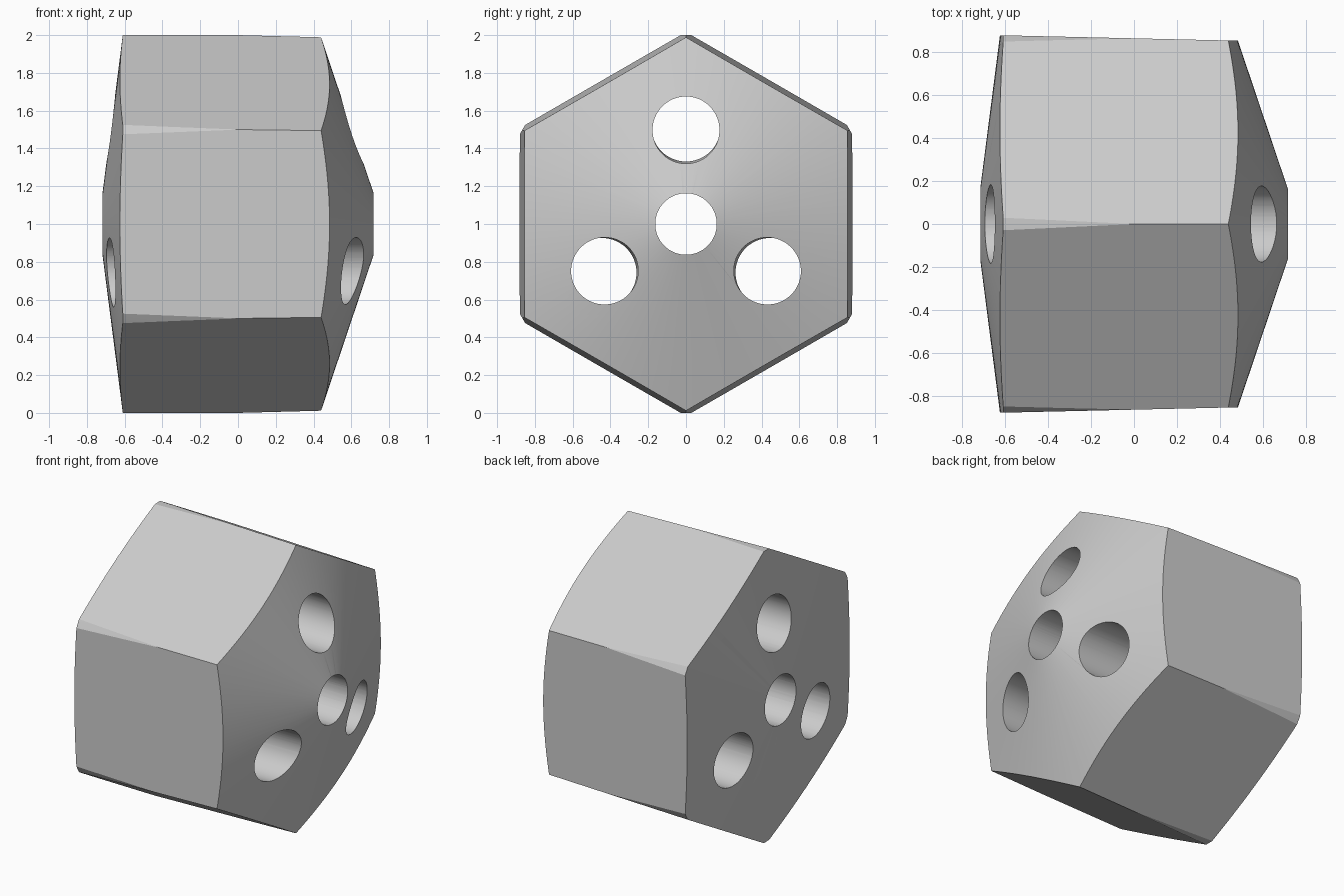
import bpy, bmesh, math

cube = bpy.data.objects.get("Cube")
if cube:
    bpy.data.objects.remove(cube)

metal = bpy.data.materials.new("plain grey")
metal.use_nodes = True
GREY = (0.6, 0.6, 0.6, 1)
metal.diffuse_color = GREY
metal.node_tree.nodes["Principled BSDF"].inputs["Base Color"].default_value = GREY

CENTRE_Z = 1.0


def loft(name, sections, sides):
    """Solid along x through sections of (x, y, z, radius); a corner points up."""
    bm = bmesh.new()
    rings = []
    for x, y, z, r in sections:
        ring = []
        for i in range(sides):
            a = math.tau * i / sides
            ring.append(bm.verts.new((x, y + r * math.sin(a), CENTRE_Z + z + r * math.cos(a))))
        rings.append(ring)
    for a, b in zip(rings, rings[1:]):
        for i in range(sides):
            j = (i + 1) % sides
            bm.faces.new((a[i], a[j], b[j], b[i]))
    bm.faces.new(rings[0])
    bm.faces.new(rings[-1])
    bmesh.ops.recalc_face_normals(bm, faces=bm.faces[:])
    mesh = bpy.data.meshes.new(name)
    bm.to_mesh(mesh)
    bm.free()
    mesh.materials.append(metal)
    obj = bpy.data.objects.new(name, mesh)
    bpy.context.collection.objects.link(obj)
    return obj


def tapered(name, y, z, r, sides):
    """Prism that widens slightly toward -x, about the main axis."""
    return loft(name, [(x, y * s, z * s, r * s)
                       for x in (-1, 1) for s in (1 - 0.0265 * x,)], sides)


def combine(obj, cutter, operation):
    mod = obj.modifiers.new(operation, "BOOLEAN")
    mod.operation = operation
    mod.solver = "EXACT"
    mod.object = cutter
    bpy.context.view_layer.objects.active = obj
    bpy.ops.object.modifier_apply(modifier=mod.name)
    bpy.data.objects.remove(cutter)


# Hexagonal body, trimmed by a round profile with a shallow and a steep cone
body = tapered("hexagonal_body", 0, 0, 1.0, 6)
profile = loft("round_trim", [(x, 0, 0, r) for x, r in (
    (-0.732, 0.05), (-0.61, 1.0), (0.436, 1.0), (0.756, 0.05))], 128)
combine(body, profile, "INTERSECT")

# Centre bore and three bores around it
combine(body, tapered("centre_bore", 0, 0, 0.166, 64), "DIFFERENCE")
for k in range(3):
    a = math.tau * k / 3
    bore = tapered("outer_bore", 0.505 * math.sin(a), 0.505 * math.cos(a), 0.18, 64)
    combine(body, bore, "DIFFERENCE")

# Smooth cones and bores, flat hexagon sides
bpy.ops.object.select_all(action="DESELECT")
body.select_set(True)
bpy.context.view_layer.objects.active = body
bpy.ops.object.shade_smooth_by_angle(angle=math.radians(30))
for face in body.data.polygons:
    if face.area > 0.3:
        face.use_smooth = False
